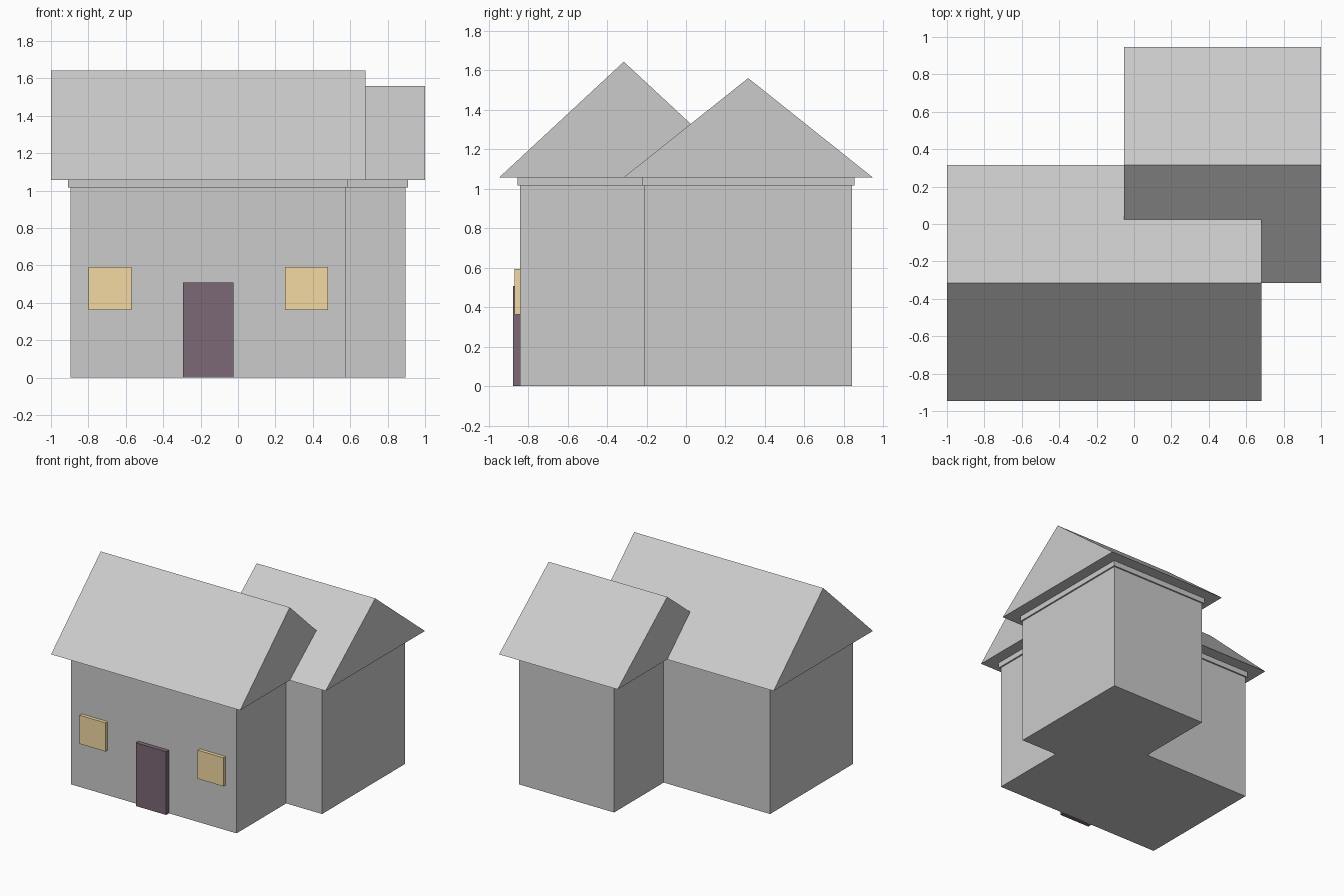
import bpy
import bmesh

if "Cube" in bpy.data.objects:
    bpy.data.objects.remove(bpy.data.objects["Cube"])


def paint(obj, name, rgb):
    mat = bpy.data.materials.get(name) or bpy.data.materials.new(name)
    mat.diffuse_color = (*rgb, 1.0)
    mat.use_nodes = True
    mat.node_tree.nodes["Principled BSDF"].inputs["Base Color"].default_value = mat.diffuse_color
    obj.data.materials.append(mat)


def prism(name, profile, x0, x1):
    """Extrude a closed (y, z) profile along x."""
    bm = bmesh.new()
    face = bm.faces.new([bm.verts.new((x0, y, z)) for y, z in profile])
    ext = bmesh.ops.extrude_face_region(bm, geom=[face])["geom"]
    verts = [v for v in ext if isinstance(v, bmesh.types.BMVert)]
    bmesh.ops.translate(bm, verts=verts, vec=(x1 - x0, 0, 0))
    bmesh.ops.recalc_face_normals(bm, faces=bm.faces)
    mesh = bpy.data.meshes.new(name)
    bm.to_mesh(mesh)
    bm.free()
    obj = bpy.data.objects.new(name, mesh)
    bpy.context.collection.objects.link(obj)
    return obj


def box(name, x0, x1, y0, y1, z0, z1):
    return prism(name, [(y0, z0), (y1, z0), (y1, z1), (y0, z1)], x0, x1)


WALL_TOP, EAVE = 1.015, 1.057


def block(name, x0, x1, yc, ridge):
    """Walls, eave band and solid gable roof, centred on the ridge line."""
    half, lip, over = 0.527, 0.012, 0.104
    box(name + "_walls", x0, x1, yc - half, yc + half, 0, WALL_TOP)
    box(name + "_eave_band", x0 - lip, x1 + lip,
        yc - half - lip, yc + half + lip, WALL_TOP, EAVE)
    reach = half + over
    prism(name + "_roof", [(yc - reach, EAVE), (yc + reach, EAVE), (yc, ridge)],
          x0 - over, x1 + over)


# Front house and offset rear wing
block("main", -0.896, 0.577, -0.315, 1.643)
block("wing", 0.05, 0.896, 0.315, 1.56)

# Door and windows on the front wall
door = box("door", -0.295, -0.025, -0.877, -0.835, 0, 0.508)
paint(door, "door_paint", (0.2, 0.14, 0.18))
for side, x in (("left", -0.80), ("right", 0.25)):
    window = box("window_" + side, x, x + 0.23, -0.87, -0.835, 0.362, 0.592)
    paint(window, "window_glow", (0.9, 0.7, 0.36))
